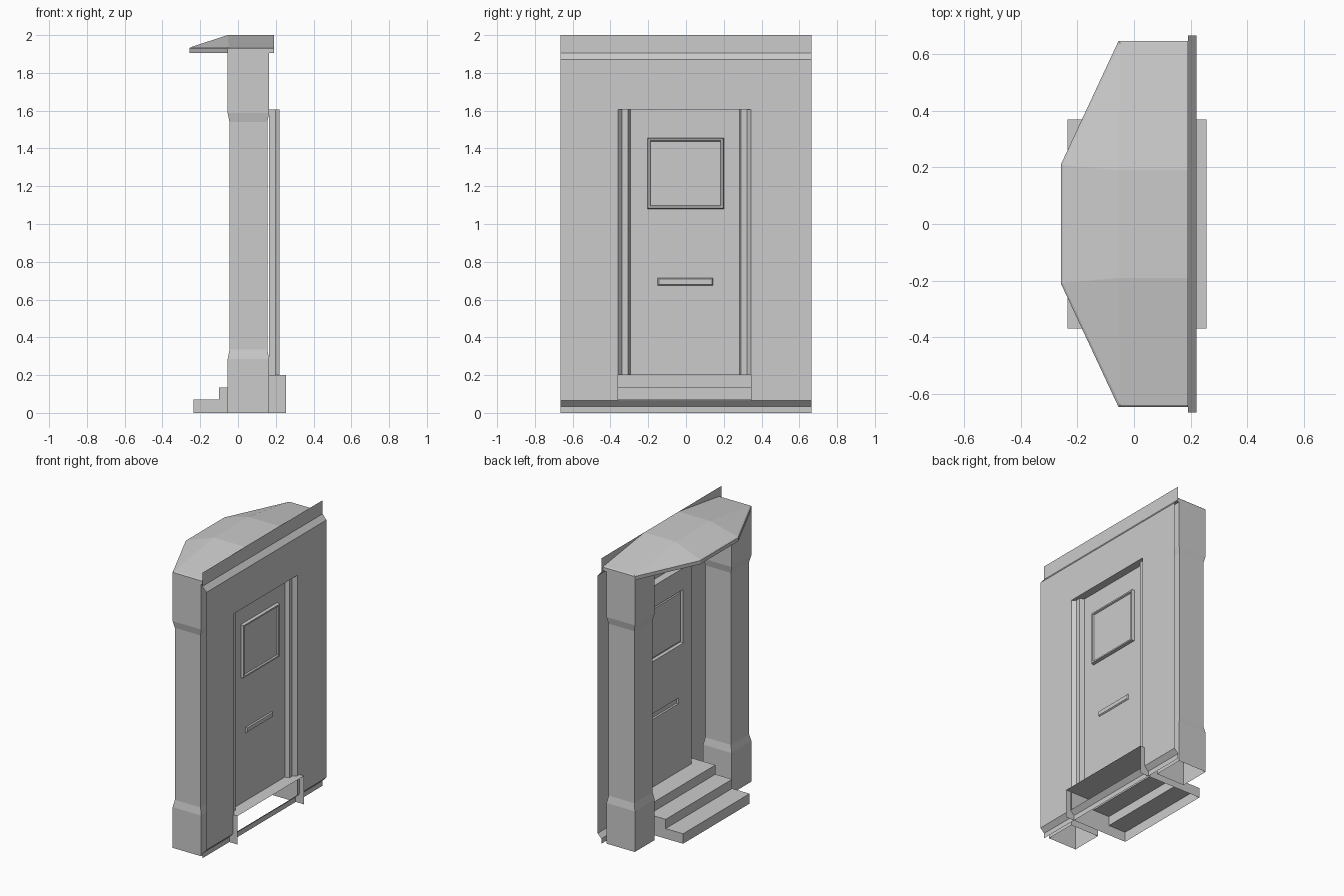
import bpy, bmesh

if "Cube" in bpy.data.objects:
    bpy.data.objects.remove(bpy.data.objects["Cube"])


def make(name, polys, recalc=False):
    """Build one flat-shaded object from corner loops, welding shared corners."""
    bm = bmesh.new()
    for p in polys:
        bm.faces.new([bm.verts.new(c) for c in p])
    bmesh.ops.remove_doubles(bm, verts=bm.verts, dist=0.0005)
    if recalc:
        bmesh.ops.recalc_face_normals(bm, faces=bm.faces)
    me = bpy.data.meshes.new(name)
    bm.to_mesh(me)
    bm.free()
    ob = bpy.data.objects.new(name, me)
    bpy.context.collection.objects.link(ob)
    return ob


def ribbon(profile, y0, y1):
    """Sweep an (x, z) profile along y; faces point to +x when going up."""
    return [[(a[0], y0, a[1]), (a[0], y1, a[1]), (b[0], y1, b[1]), (b[0], y0, b[1])]
            for a, b in zip(profile, profile[1:])]


def bridge(loops):
    """Join successive closed loops with quads."""
    out = []
    for a, b in zip(loops, loops[1:]):
        n = len(a)
        out += [[a[i], a[(i + 1) % n], b[(i + 1) % n], b[i]] for i in range(n)]
    return out


def rect_x(x, y0, y1, z0, z1):
    return [(x, y0, z0), (x, y1, z0), (x, y1, z1), (x, y0, z1)]


# wall sheet with chamfered top and bottom and a door opening
W, L, R, TOP = 0.665, -0.36, 0.345, 1.605
wall = ribbon([(0.19, 0), (0.19, 0.035), (0.22, 0.065)], -W, W)
wall += ribbon([(0.22, TOP), (0.22, 1.87), (0.19, 1.905), (0.19, 2.0)], -W, W)
for y0, y1 in ((-W, L), (R, W)):
    wall += ribbon([(0.22, 0.065), (0.22, TOP)], y0, y1)
make("wall", wall)

# stepped door frame: jamb outline (x, y), then the head
DX, D0, D1 = 0.165, -0.295, 0.282
left = [(0.22, L), (0.195, -0.338), (0.195, -0.306), (DX, D0)]
right = [(0.22, R), (0.195, 0.322), (0.195, 0.290), (DX, D1)]
frame = []
for side in (left, right):
    for a, b in zip(side, side[1:]):
        f = [(*a, 0.2), (*b, 0.2), (*b, TOP), (*a, TOP)]
        frame.append(f if side is left else f[::-1])
frame.append([(x, y, TOP) for x, y in left + right[::-1]])
make("door_frame", frame)

# door sheet with pressed-out window and letter slot
win = (-0.205, 0.2, 1.08, 1.455)
slot = (-0.15, 0.143, 0.675, 0.715)
door = []
for y0, y1, z0, z1 in (win, slot):
    door += [rect_x(DX, D0, y0, z0, z1), rect_x(DX, y1, D1, z0, z1)]
for z0, z1 in ((0.2, slot[2]), (slot[3], win[2]), (win[3], TOP)):
    door.append(rect_x(DX, D0, D1, z0, z1))
make("door", door)


def inset(x, box, d):
    return rect_x(x, box[0] + d, box[1] - d, box[2] + d, box[3] - d)


loops = [inset(DX, win, 0), inset(DX + 0.02, win, 0.004),
         inset(DX + 0.02, win, 0.014), inset(DX + 0.01, win, 0.018)]
make("door_window", bridge(loops) + [loops[-1]])
loops = [inset(DX, slot, 0), inset(DX + 0.008, slot, 0.006)]
make("letter_slot", bridge(loops) + [loops[-1]])

# three hollow steps, open below and behind
S = 0.368
levels = ((-0.235, 0.07), (-0.10, 0.135), (0.03, 0.2))
profile, z = [], 0
for x, top in levels:
    profile += [(x, z), (x, top)]
    z = top
profile.append((0.255, 0.2))
steps = [f[::-1] for f in ribbon(profile, -S, S)]
for y in (-S, S):
    side = [(x, y, z) for x, z in profile + [(0.255, 0)]]
    steps.append(side if y > 0 else side[::-1])
make("steps", steps)

# pair of square pillars with wider base and head
for name, c in (("pillar_left", 0.535), ("pillar_right", -0.535)):
    loops = []
    for z, h in ((0, 0.11), (0.285, 0.11), (0.335, 0.1), (1.54, 0.1), (1.588, 0.11), (1.91, 0.11)):
        loops.append([(0.055 + sx * h, c + sy * h, z)
                      for sx, sy in ((-1, -1), (1, -1), (1, 1), (-1, 1))])
    make(name, bridge(loops))

# faceted canopy with thin lip
half = [(0.19, 0.645), (-0.055, 0.645), (-0.258, 0.21)]
plan = half + [(x, -y) for x, y in half[::-1]]
low = [(x, y, 1.905) for x, y in plan]
lip = [(x, y, 1.93) for x, y in plan]
eave = [(x + (0.006 if x < 0 else 0), y * 0.99, 1.936) for x, y in plan]
canopy = [low[::-1]] + bridge([low, lip, eave])
ridge = [(0.19, 0.19, 2), (-0.055, 0.19, 2), (-0.055, -0.19, 2), (0.19, -0.19, 2)]
canopy += [ridge,
           [eave[0], eave[1], ridge[1], ridge[0]],
           [eave[1], eave[2], ridge[1]],
           [eave[2], eave[3], ridge[2], ridge[1]],
           [eave[3], eave[4], ridge[2]],
           [eave[4], eave[5], ridge[3], ridge[2]],
           [eave[5], eave[0], ridge[0], ridge[3]]]
make("canopy", canopy, True)
